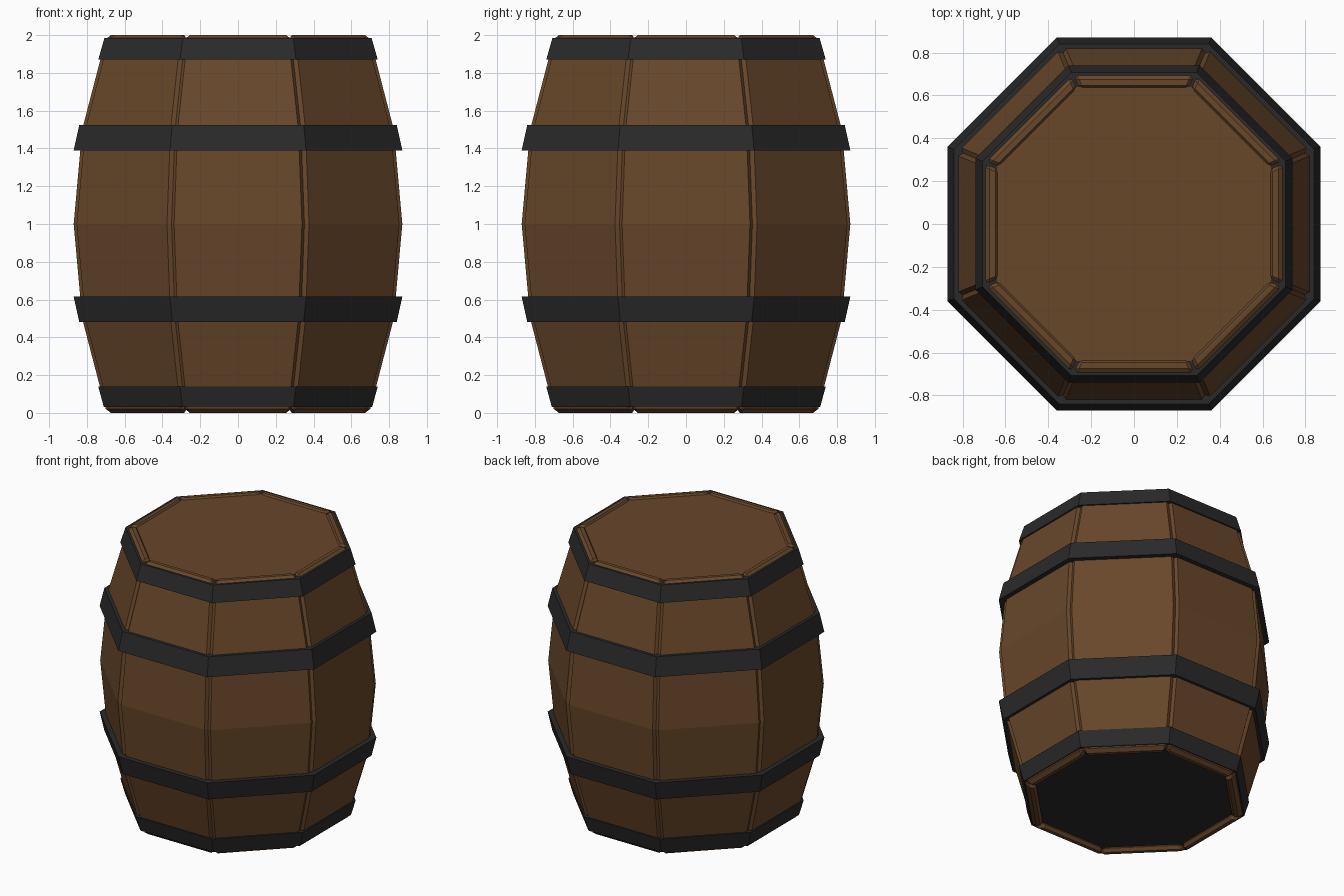
import bpy, bmesh, math
from mathutils import Matrix

if "Cube" in bpy.data.objects:
    bpy.data.objects.remove(bpy.data.objects["Cube"])

T = math.tan(math.pi / 8)  # half side of an octagon per unit of apothem


def material(name, rgb):
    m = bpy.data.materials.new(name)
    m.diffuse_color = (*rgb, 1)
    m.use_nodes = True
    m.node_tree.nodes["Principled BSDF"].inputs["Base Color"].default_value = m.diffuse_color
    return m


wood = material("brown wood", (0.138, 0.063, 0.023))
iron = material("dark iron", (0.023, 0.023, 0.023))


def finish(name, bm, mat):
    bmesh.ops.recalc_face_normals(bm, faces=bm.faces)
    me = bpy.data.meshes.new(name)
    bm.to_mesh(me)
    bm.free()
    me.materials.append(mat)
    ob = bpy.data.objects.new(name, me)
    bpy.context.collection.objects.link(ob)
    return ob


def loft(bm, rings):
    """Skin a stack of closed point rings and cap both ends."""
    vs = [[bm.verts.new(p) for p in r] for r in rings]
    n = len(vs[0])
    for a, b in zip(vs, vs[1:]):
        for i in range(n):
            j = (i + 1) % n
            bm.faces.new((a[i], a[j], b[j], b[i]))
    bm.faces.new(vs[0])
    bm.faces.new(vs[-1])


def octagon(apothem, z):
    r = apothem / math.cos(math.pi / 8)
    return [(r * math.cos((k + .5) * math.pi / 4),
             r * math.sin((k + .5) * math.pi / 4), z) for k in range(8)]


# Staves: bulging planks with chamfered edges
PROFILE = [(0, .695), (.5, .825), (1, .87), (1.5, .825), (2, .695)]
for k in range(8):
    bm = bmesh.new()
    rings = []
    for z, a in PROFILE:
        b = a - .07
        rings.append([(-a * T, -a, z), (a * T, -a, z), (b * T, -b, z), (-b * T, -b, z)])
    loft(bm, rings)
    bmesh.ops.rotate(bm, verts=bm.verts, matrix=Matrix.Rotation(k * math.pi / 4, 3, 'Z'))
    ob = finish(f"stave_{k + 1}", bm, wood)
    mod = ob.modifiers.new("chamfer", 'BEVEL')
    mod.width = .022
    mod.segments = 1
    mod.limit_method = 'ANGLE'
    mod.angle_limit = math.radians(40)

# Hoops: tapered solid octagons; the lowest one also closes the bottom
HOOPS = [("bottom_hoop", .03, .71, .14, .74), ("lower_hoop", .48, .84, .615, .87),
         ("upper_hoop", 1.39, .87, 1.525, .84), ("top_hoop", 1.87, .74, 1.985, .707)]
for name, z0, a0, z1, a1 in HOOPS:
    bm = bmesh.new()
    loft(bm, [octagon(a0, z0), octagon(a1, z1)])
    finish(name, bm, iron)

# Lid just below the stave ends
bm = bmesh.new()
loft(bm, [octagon(.64, 1.93), octagon(.64, 1.988)])
finish("lid", bm, wood)
